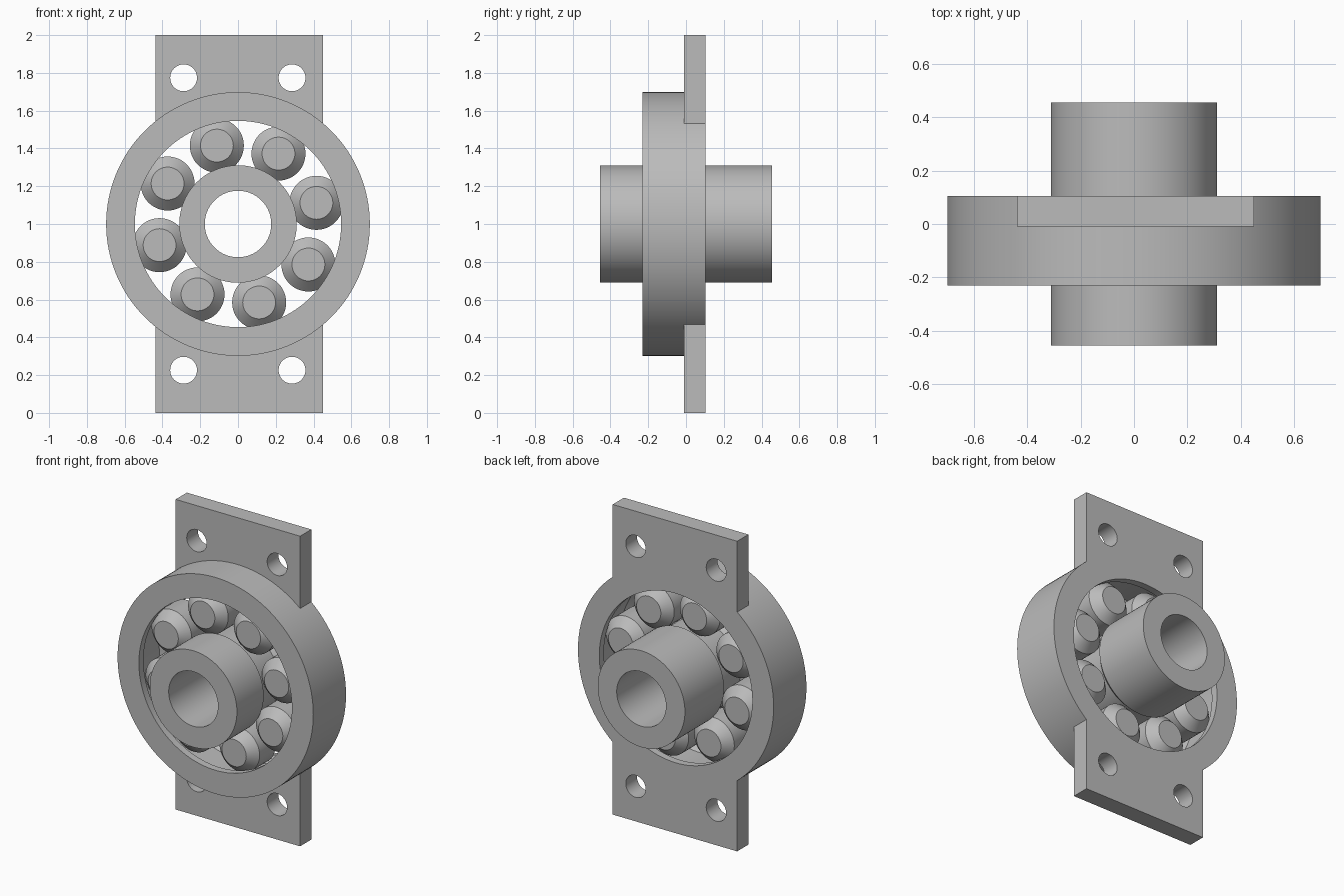
import bpy, bmesh, math
from mathutils import Vector

cube = bpy.data.objects.get("Cube")
if cube:
    bpy.data.objects.remove(cube, do_unlink=True)

steel = bpy.data.materials.new("steel_grey")
steel.use_nodes = True
GREY = (0.5, 0.5, 0.5, 1)
steel.diffuse_color = GREY
steel.node_tree.nodes["Principled BSDF"].inputs["Base Color"].default_value = GREY

MID = -0.063               # middle plane of the bearing
RING_R, HUB_R = 0.698, 0.311
FRONT, BACK = -0.23, 0.104
PITCH, ROLLER_R, END_R = 0.43, 0.143, 0.087
HALF, BAND = 0.137, 0.081  # roller half length, half width of its straight band


def finish(name, bm, location):
    bmesh.ops.remove_doubles(bm, verts=bm.verts, dist=1e-5)
    bmesh.ops.recalc_face_normals(bm, faces=bm.faces)
    mesh = bpy.data.meshes.new(name)
    bm.to_mesh(mesh)
    bm.free()
    mesh.materials.append(steel)
    obj = bpy.data.objects.new(name, mesh)
    obj.location = location
    bpy.context.collection.objects.link(obj)
    return obj


def smooth(obj):
    bpy.ops.object.select_all(action="DESELECT")
    obj.select_set(True)
    bpy.context.view_layer.objects.active = obj
    bpy.ops.object.shade_smooth_by_angle(angle=math.radians(30))


def lathe(name, profile, location, steps, closed=True):
    """Spin a (radius, y) profile around the y axis."""
    bm = bmesh.new()
    verts = [bm.verts.new((r, y, 0)) for r, y in profile]
    pairs = list(zip(verts, verts[1:]))
    if closed:
        pairs.append((verts[-1], verts[0]))
    edges = [bm.edges.new(p) for p in pairs]
    bmesh.ops.spin(bm, geom=verts + edges, cent=(0, 0, 0), axis=(0, 1, 0),
                   angle=math.tau, steps=steps, use_duplicate=False)
    obj = finish(name, bm, location)
    smooth(obj)
    return obj


def groove(lip, floor):
    """Race cross-section, listed from back to front."""
    return [(lip, MID + 0.12), (floor, MID + 0.087),
            (floor, MID - 0.087), (lip, MID - 0.12)]


# Outer ring with roller race
lathe("outer_ring", [(RING_R, FRONT), (RING_R, BACK), (0.546, BACK)]
      + groove(0.546, 0.579) + [(0.546, FRONT)], (0, 0, 1), 128)

# Hollow hub with matching race
lathe("hub", [(0.176, -0.455), (0.176, 0.455), (HUB_R, 0.455)]
      + groove(HUB_R, 0.28) + [(HUB_R, -0.455)], (0, 0, 1), 96)

# Chamfered rollers
for i in range(8):
    a = math.radians(15.1 + 45 * i)
    lathe(f"roller_{i + 1}",
          [(0, -HALF), (END_R, -HALF), (ROLLER_R, -BAND),
           (ROLLER_R, BAND), (END_R, HALF), (0, HALF)],
          (PITCH * math.cos(a), MID, 1 + PITCH * math.sin(a)), 48, closed=False)


# Mounting plates, curved where they meet the ring
def mounting_plate(name, side):
    left, right, front = -0.438, 0.45, -0.01
    bm = bmesh.new()
    r = RING_R - 0.01
    points = [(left, side), (right, side)]
    for i in range(33):
        x = right + (left - right) * i / 32
        points.append((x, side * math.sqrt(r * r - x * x)))
    face = bm.faces.new([bm.verts.new((x, front, z)) for x, z in points])
    out = bmesh.ops.extrude_face_region(bm, geom=[face])
    moved = [v for v in out["geom"] if isinstance(v, bmesh.types.BMVert)]
    bmesh.ops.translate(bm, verts=moved, vec=Vector((0, BACK - front, 0)))
    plate = finish(name, bm, (0, 0, 1))

    # Bolt holes
    for x in (-0.288, 0.286):
        cutter = lathe("bolt_hole_cutter",
                       [(0, -0.2), (0.071, -0.2), (0.071, 0.2), (0, 0.2)],
                       (x, 0.05, 1 + side * 0.774), 48, closed=False)
        cutter.hide_render = True
        mod = plate.modifiers.new("bolt_hole", "BOOLEAN")
        mod.operation, mod.solver, mod.object = "DIFFERENCE", "EXACT", cutter
        bpy.context.view_layer.objects.active = plate
        bpy.ops.object.modifier_apply(modifier=mod.name)
        bpy.data.objects.remove(cutter, do_unlink=True)
    smooth(plate)


mounting_plate("upper_plate", 1)
mounting_plate("lower_plate", -1)
